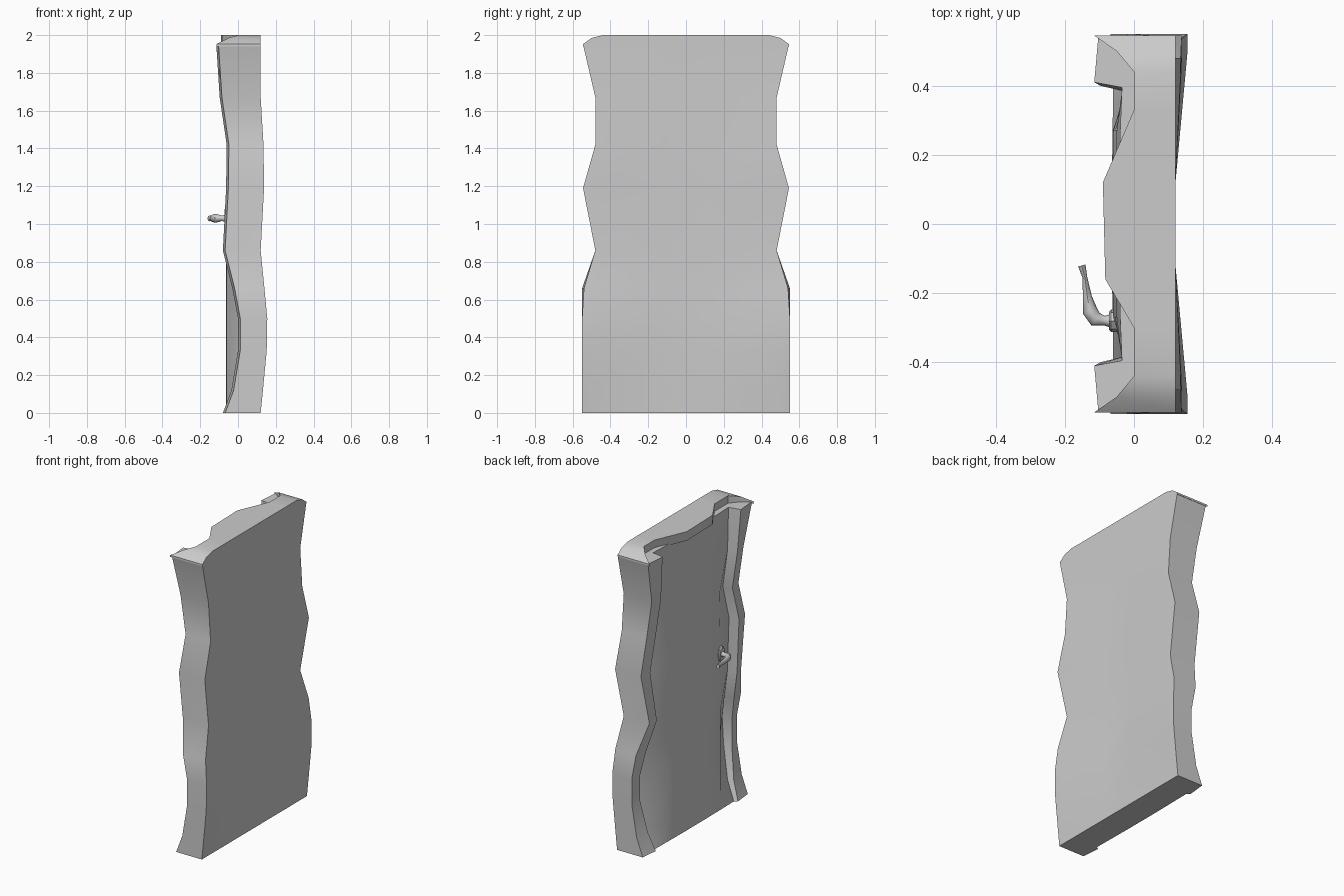
import bpy, bmesh, math

if "Cube" in bpy.data.objects:
    bpy.data.objects.remove(bpy.data.objects["Cube"])


def loft(name, rings, angle=30):
    """Skin a list of equal-length closed rings and cap both ends."""
    bm = bmesh.new()
    rows = [[bm.verts.new(p) for p in r] for r in rings]
    n = len(rows[0])
    for a, b in zip(rows, rows[1:]):
        for i in range(n):
            j = (i + 1) % n
            bm.faces.new((a[i], a[j], b[j], b[i]))
    bm.faces.new(rows[0][::-1])
    bm.faces.new(rows[-1])
    bmesh.ops.recalc_face_normals(bm, faces=bm.faces[:])
    me = bpy.data.meshes.new(name)
    bm.to_mesh(me)
    bm.free()
    ob = bpy.data.objects.new(name, me)
    bpy.context.collection.objects.link(ob)
    bpy.context.view_layer.objects.active = ob
    ob.select_set(True)
    bpy.ops.object.shade_smooth_by_angle(angle=math.radians(angle))
    ob.select_set(False)
    return ob


# Wobbly slab with side jambs: z, back x, jamb front x, back half width,
# front half width, jamb inner y, panel edge x, panel middle x
ROWS = [
    (0.00, .12, -.08, .55, .55, .43, -.06, -.062),
    (0.12, .132, -.035, .55, .55, .45, .0, -.062),
    (0.33, .152, .0, .55, .55, .48, .05, -.062),
    (0.50, .155, .0, .55, .55, .48, .06, -.062),
    (0.66, .14, -.03, .54, .55, .46, .03, -.062),
    (0.86, .12, -.08, .48, .48, .42, -.02, -.06),
    (1.19, .138, -.063, .545, .545, .465, .0, -.06),
    (1.42, .135, -.06, .48, .48, .40, .0, -.055),
    (1.67, .12, -.097, .48, .48, .40, -.035, -.05),
    (1.95, .12, -.115, .545, .545, .41, -.035, -.04),
]
rings = []
for z, bx, fx, yb, yf, yi, px, pc in ROWS:
    half = [(.12, .12), (bx, yb - .05), (bx, yb), (fx + .012, yf), (fx, yi),
            (px, yi - .015), (pc, .27), (pc - .002, .12)]
    rings.append([(x, y, z) for x, y in half] +
                 [(x, -y, z) for x, y in reversed(half)])
loft("door_frame", rings)

# Wavy header across the top: y, front x, top z
HEADER = [
    (-.545, -.115, 1.952), (-.50, -.05, 1.985), (-.44, .0, 2.0), (-.30, .0, 2.0),
    (-.16, -.083, 2.0), (.12, -.09, 2.0), (.33, .0, 2.0), (.44, .0, 2.0),
    (.50, -.05, 1.985), (.545, -.115, 1.952),
]
loft("door_header", [[(.12, y, 1.94), (.12, y, t), (f, y, t), (f, y, 1.94)]
                     for y, f, t in HEADER])

# Handle plate
S = 8
loft("handle_plate", [[(x, -.28 + r * .6 * math.cos(i * math.tau / S),
                        1.03 + r * math.sin(i * math.tau / S)) for i in range(S)]
                      for x, r in ((-.04, .055), (-.066, .055), (-.072, .045))])

# Curved lever: x, y, direction angle in plan, half width, half height
LEVER = [
    (-.06, -.28, 180, .022, .022), (-.085, -.28, 180, .014, .014),
    (-.112, -.275, 150, .022, .022), (-.128, -.25, 115, .022, .022),
    (-.135, -.21, 98, .013, .018), (-.142, -.155, 97, .007, .014),
    (-.151, -.12, 105, .011, .016),
]
rings = []
for x, y, d, w, h in LEVER:
    d = math.radians(d)
    rings.append([(x - math.sin(d) * w * math.cos(i * math.tau / S),
                   y + math.cos(d) * w * math.cos(i * math.tau / S),
                   1.03 + h * math.sin(i * math.tau / S)) for i in range(S)])
loft("handle_lever", rings, 50)
